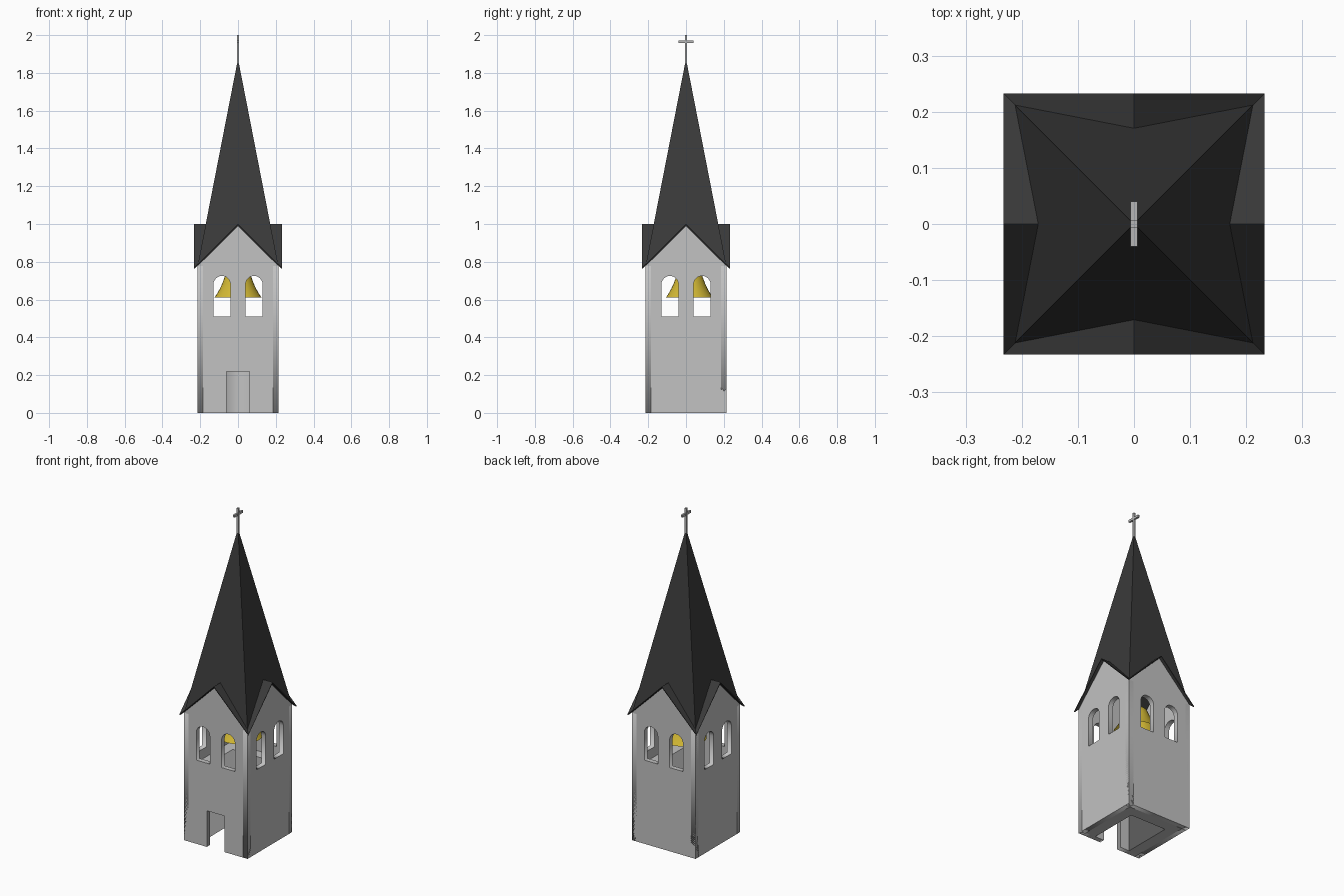
import bpy, bmesh, math
from mathutils import Matrix, Vector

if "Cube" in bpy.data.objects:
    bpy.data.objects.remove(bpy.data.objects["Cube"], do_unlink=True)


def material(name, rgb):
    m = bpy.data.materials.new(name)
    m.use_nodes = True
    color = (*rgb, 1)
    m.diffuse_color = color
    bsdf = next(n for n in m.node_tree.nodes if n.type == 'BSDF_PRINCIPLED')
    bsdf.inputs["Base Color"].default_value = color
    return m


stone = material("stone grey", (0.54, 0.54, 0.54))
slate = material("dark slate", (0.042, 0.042, 0.042))
iron = material("cross grey", (0.47, 0.47, 0.47))
brass = material("bell gold", (0.66, 0.49, 0.035))


def add_mesh(name, mesh, mat):
    mesh.materials.clear()
    mesh.materials.append(mat)
    ob = bpy.data.objects.new(name, mesh)
    bpy.context.collection.objects.link(ob)
    return ob


def from_bmesh(name, bm, mat):
    bmesh.ops.recalc_face_normals(bm, faces=bm.faces)
    mesh = bpy.data.meshes.new(name)
    bm.to_mesh(mesh)
    bm.free()
    return add_mesh(name, mesh, mat)


def slab(name, outlines, depth, matrix, mat):
    """Extruded flat outline; the inner outlines become holes."""
    cu = bpy.data.curves.new(name, 'CURVE')
    cu.dimensions = '2D'
    cu.fill_mode = 'BOTH'
    cu.extrude = depth / 2
    for pts in outlines:
        sp = cu.splines.new('POLY')
        sp.points.add(len(pts) - 1)
        for p, (x, y) in zip(sp.points, pts):
            p.co = (x, y, 0, 1)
        sp.use_cyclic_u = True
    tmp = bpy.data.objects.new(name + "_curve", cu)
    bpy.context.collection.objects.link(tmp)
    bpy.context.view_layer.update()
    deps = bpy.context.evaluated_depsgraph_get()
    mesh = bpy.data.meshes.new_from_object(tmp.evaluated_get(deps))
    bpy.data.objects.remove(tmp, do_unlink=True)
    mesh.transform(matrix)
    return add_mesh(name, mesh, mat)


def box(name, size, center, mat):
    bm = bmesh.new()
    bmesh.ops.create_cube(bm, size=1)
    bmesh.ops.scale(bm, vec=size, verts=bm.verts)
    bmesh.ops.translate(bm, vec=center, verts=bm.verts)
    return from_bmesh(name, bm, mat)


def arch(cx):
    r, spring, sill = 0.045, 0.68, 0.51
    top = [(cx + r * math.cos(a), spring + r * math.sin(a))
           for a in (math.pi * i / 12 for i in range(13))]
    return [(cx - r, sill), (cx + r, sill)] + top


# Four gabled walls with paired arched windows, doorway in the front one
W, T = 0.215, 0.03
EAVE, PEAK = 0.777, 0.991
DOOR, DOOR_H = 0.06, 0.22
gable = [(W, 0), (W, EAVE), (0, PEAK), (-W, EAVE), (-W, 0)]
doorway = [(-DOOR, 0), (-DOOR, DOOR_H), (DOOR, DOOR_H), (DOOR, 0)]
stand = Matrix.Rotation(math.pi / 2, 4, 'X')
for i, side in enumerate(("front", "left", "back", "right")):
    outline = gable + doorway if side == "front" else gable
    place = (Matrix.Rotation(i * math.pi / 2, 4, 'Z')
             @ Matrix.Translation((0, -W + T / 2, 0)) @ stand)
    slab(side + "_wall", [outline, arch(-0.085), arch(0.085)], T, place, stone)

# Thick lower masonry lining three sides
A, B, LINER_H = 0.187, 0.12, 0.45
slab("lower_lining",
     [[(-A, -A), (-B, -A), (-B, B), (B, B), (B, -A), (A, -A), (A, A), (-A, A)]],
     LINER_H, Matrix.Translation((0, 0, LINER_H / 2)), stone)

# Cross-gable roof: eight slopes meeting in diagonal valleys
R, RIDGE = 0.233, 1.0
bm = bmesh.new()
for i in range(4):
    turn = Matrix.Rotation(i * math.pi / 2, 4, 'Z')
    for s in (-1, 1):
        pts = [(0, 0, RIDGE), (0, -R, RIDGE), (s * R, -R, RIDGE - R)]
        face = bm.faces.new([bm.verts.new(turn @ Vector(p)) for p in pts])
        face.normal_update()
bmesh.ops.remove_doubles(bm, verts=bm.verts, dist=0.0001)
bmesh.ops.recalc_face_normals(bm, faces=bm.faces)
bm.normal_update()
if sum(f.normal.z for f in bm.faces) < 0:
    bmesh.ops.reverse_faces(bm, faces=bm.faces)
mesh = bpy.data.meshes.new("gable_roof")
bm.to_mesh(mesh)
bm.free()
roof = add_mesh("gable_roof", mesh, slate)
mod = roof.modifiers.new("thickness", 'SOLIDIFY')
mod.thickness = 0.006
mod.offset = -1

# Four-sided spire rising out of the valleys
APEX, BASE, HALF = 1.875, 0.78, 0.2135
bm = bmesh.new()
tip = bm.verts.new((0, 0, APEX))
ring = [bm.verts.new((x * HALF, y * HALF, BASE))
        for x, y in ((-1, -1), (1, -1), (1, 1), (-1, 1))]
for i in range(4):
    bm.faces.new((ring[i], ring[(i + 1) % 4], tip))
from_bmesh("spire", bm, slate)

# Cross on the tip
box("cross_post", (0.013, 0.013, 0.15), (0, 0, 1.925), iron)
box("cross_arm", (0.012, 0.08, 0.014), (0, 0, 1.965), iron)

# Flared bell, open at the bottom
profile = [(0.125, 0.61), (0.114, 0.626), (0.097, 0.655), (0.083, 0.685),
           (0.072, 0.715), (0.06, 0.742), (0.038, 0.762), (0, 0.77)]
bm = bmesh.new()
verts = [bm.verts.new((r, 0, z)) for r, z in profile]
edges = [bm.edges.new(pair) for pair in zip(verts, verts[1:])]
bmesh.ops.spin(bm, geom=verts + edges, cent=(0, 0, 0), axis=(0, 0, 1),
               angle=math.tau, steps=32)
bmesh.ops.remove_doubles(bm, verts=bm.verts, dist=0.0001)
bell = from_bmesh("bell", bm, brass)
bell.location.y = 0.018
bpy.ops.object.select_all(action='DESELECT')
bell.select_set(True)
bpy.context.view_layer.objects.active = bell
bpy.ops.object.shade_smooth_by_angle(angle=math.radians(40))
